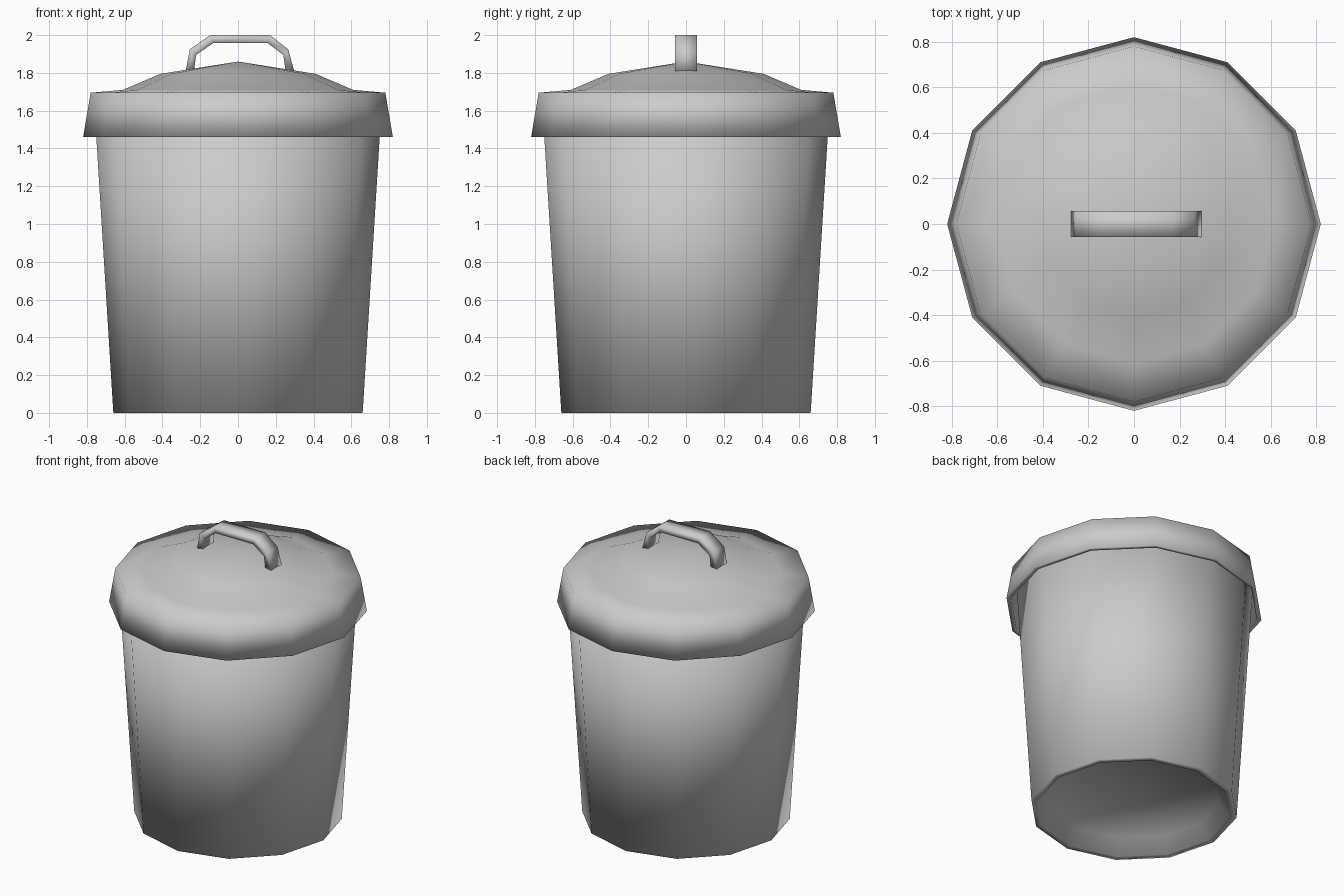
import bpy, bmesh, math

if "Cube" in bpy.data.objects:
    bpy.data.objects.remove(bpy.data.objects["Cube"])

SIDES = 12


def finish(bm, name):
    bmesh.ops.recalc_face_normals(bm, faces=bm.faces)
    mesh = bpy.data.meshes.new(name)
    bm.to_mesh(mesh)
    bm.free()
    for p in mesh.polygons:
        p.use_smooth = True
    obj = bpy.data.objects.new(name, mesh)
    bpy.context.collection.objects.link(obj)
    return obj


def lathe(name, profile):
    """Revolve (radius, z) points; radius 0 becomes a single centre point."""
    bm = bmesh.new()
    rings = []
    for r, z in profile:
        if r == 0:
            rings.append([bm.verts.new((0, 0, z))] * SIDES)
        else:
            rings.append([bm.verts.new((r * math.cos(math.tau * i / SIDES),
                                        r * math.sin(math.tau * i / SIDES), z))
                          for i in range(SIDES)])
    for a, b in zip(rings, rings[1:]):
        for i in range(SIDES):
            j = (i + 1) % SIDES
            bm.faces.new(list(dict.fromkeys((a[i], a[j], b[j], b[i]))))
    return finish(bm, name)


# Tapered body with a recessed base and an open, thick-walled top
lathe("can_body", [(0, 0.10), (0.55, 0.10), (0.62, 0.0), (0.66, 0.0),
                   (0.762, 1.65), (0.72, 1.65), (0.62, 0.14), (0, 0.14)])

# Domed lid: outer skin, overhanging skirt, then inner skin
lathe("lid", [(0, 1.86), (0.41, 1.795), (0.61, 1.71), (0.78, 1.695),
              (0.82, 1.46), (0.79, 1.46), (0.765, 1.66), (0.60, 1.68),
              (0.40, 1.765), (0, 1.82)])

# Arched strap handle: outer and inner outlines joined across its width
outer = [(-0.277, 1.81), (-0.255, 1.925), (-0.147, 2.0),
         (0.17, 2.0), (0.266, 1.925), (0.297, 1.81)]
inner = [(-0.233, 1.81), (-0.222, 1.895), (-0.132, 1.957),
         (0.158, 1.957), (0.24, 1.895), (0.252, 1.81)]
bm = bmesh.new()
loops = [[bm.verts.new((x, y, z)) for x, z, y in
          ((*o, -0.057), (*o, 0.057), (*i, 0.057), (*i, -0.057))]
         for o, i in zip(outer, inner)]
for a, b in zip(loops, loops[1:]):
    for k in range(4):
        m = (k + 1) % 4
        bm.faces.new((a[k], a[m], b[m], b[k]))
bm.faces.new(loops[0])
bm.faces.new(loops[-1])
finish(bm, "lid_handle")
